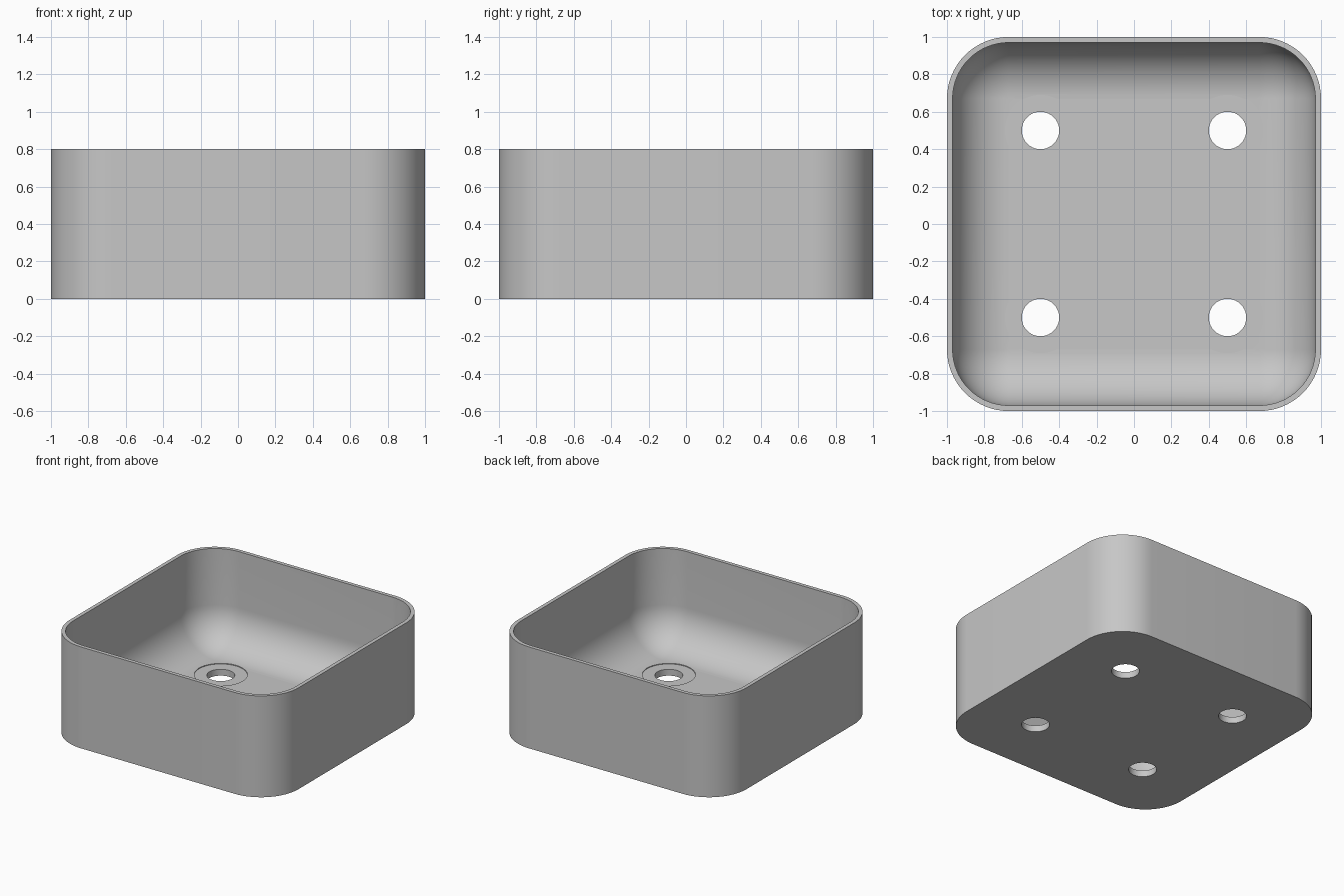
import bpy, bmesh
from math import sin, cos, pi, radians
from mathutils import Matrix

cube = bpy.data.objects.get("Cube")
if cube:
    bpy.data.objects.remove(cube, do_unlink=True)

HEIGHT = 0.8        # overall height
WALL = 0.03         # wall thickness
CORNER = 0.33       # outer corner radius
FILLET = CORNER - WALL
FLOOR = 0.055       # floor thickness
RECESS_Z = 0.05     # level of the shallow seats around the holes
STEPS = 16

grey = bpy.data.materials.new("light_grey")
grey.use_nodes = True
colour = (0.57, 0.57, 0.57, 1)
grey.diffuse_color = colour
grey.node_tree.nodes["Principled BSDF"].inputs["Base Color"].default_value = colour


def make_object(name, bm):
    mesh = bpy.data.meshes.new(name)
    bm.to_mesh(mesh)
    bm.free()
    mesh.materials.append(grey)
    obj = bpy.data.objects.new(name, mesh)
    bpy.context.collection.objects.link(obj)
    return obj


def ring(bm, radius, z):
    """Rounded square whose corner centres stay fixed."""
    centre = 1 - CORNER
    verts = []
    for quarter, (sx, sy) in enumerate([(1, 1), (-1, 1), (-1, -1), (1, -1)]):
        for i in range(STEPS + 1):
            a = (quarter + i / STEPS) * pi / 2
            verts.append(bm.verts.new((sx * centre + radius * cos(a),
                                       sy * centre + radius * sin(a), z)))
    return verts


def cylinders(name, radius, z0, z1):
    """Four upright cylinders at the hole positions."""
    bm = bmesh.new()
    for x in (-0.5, 0.5):
        for y in (-0.5, 0.5):
            bmesh.ops.create_cone(bm, cap_ends=True, segments=64, radius1=radius,
                                  radius2=radius, depth=z1 - z0,
                                  matrix=Matrix.Translation((x, y, (z0 + z1) / 2)))
    obj = make_object(name, bm)
    obj.hide_render = True
    return obj


# Tray: outer wall, rim, inner wall, rounded fillet and floor
bm = bmesh.new()
sections = [(CORNER, 0), (CORNER, HEIGHT), (FILLET, HEIGHT)]
for i in range(STEPS + 1):
    a = i / STEPS * pi / 2
    sections.append((FILLET * cos(a), FLOOR + FILLET * (1 - sin(a))))
rings = [ring(bm, r, z) for r, z in sections]
for low, high in zip(rings, rings[1:]):
    for i in range(len(low)):
        j = (i + 1) % len(low)
        bm.faces.new((low[i], low[j], high[j], high[i]))
bm.faces.new(rings[0][::-1])
bm.faces.new(rings[-1])
bmesh.ops.remove_doubles(bm, verts=bm.verts, dist=0.0001)
bmesh.ops.recalc_face_normals(bm, faces=bm.faces)
tray = make_object("tray", bm)

# Shallow round seats, then through holes
bpy.context.view_layer.objects.active = tray
tray.select_set(True)
for cutter in (cylinders("seat_cutter", 0.19, RECESS_Z, 0.2),
               cylinders("hole_cutter", 0.1, -0.1, 0.3)):
    mod = tray.modifiers.new(cutter.name, 'BOOLEAN')
    mod.operation = 'DIFFERENCE'
    mod.solver = 'EXACT'
    mod.object = cutter
    bpy.ops.object.modifier_apply(modifier=mod.name)
    bpy.data.objects.remove(cutter, do_unlink=True)

bpy.ops.object.shade_smooth_by_angle(angle=radians(30))
